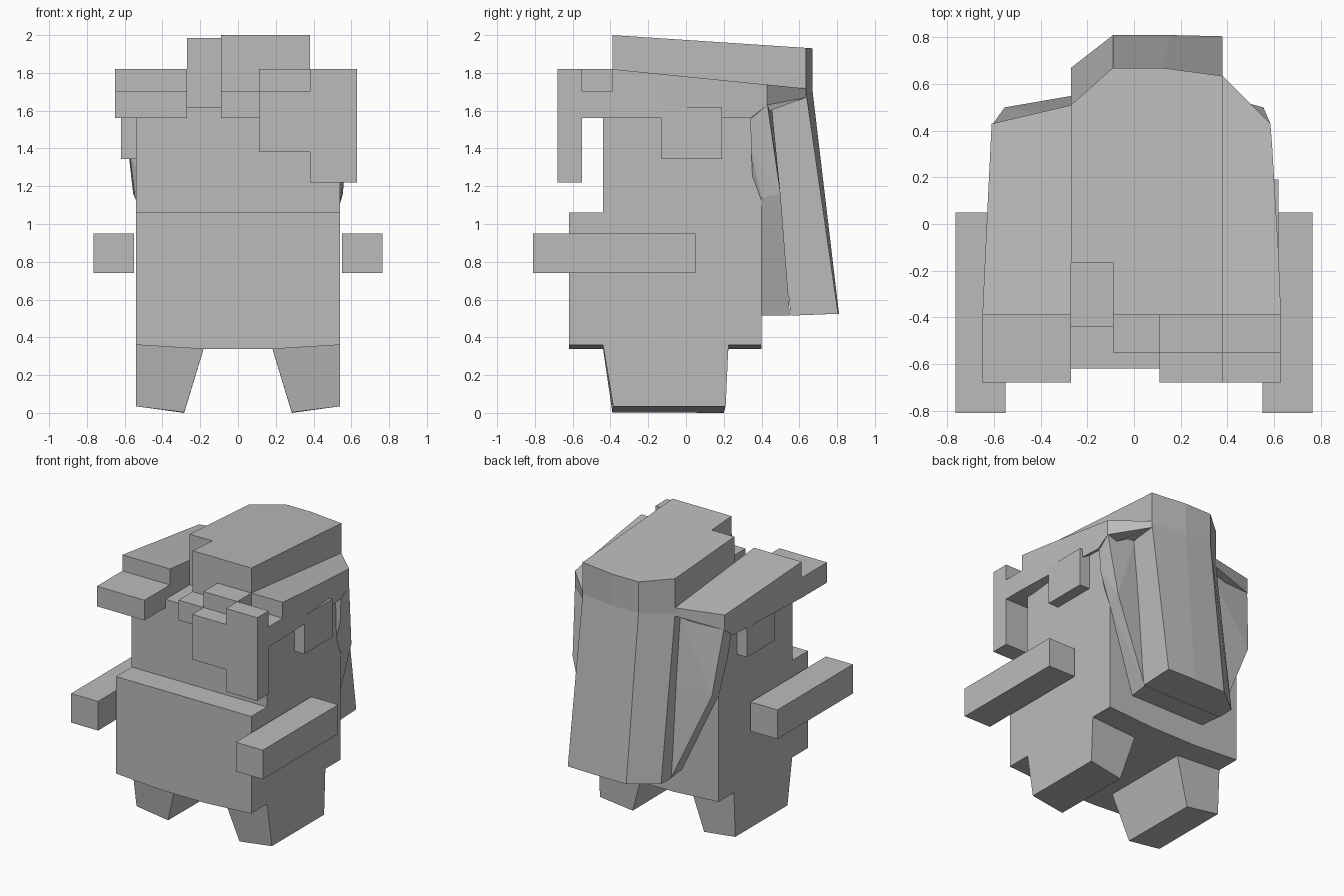
import bpy, bmesh

cube = bpy.data.objects.get("Cube")
if cube:
    bpy.data.objects.remove(cube, do_unlink=True)

grey = bpy.data.materials.new("plain_grey")
grey.use_nodes = True
COL = (0.5, 0.5, 0.5, 1)
grey.diffuse_color = COL
next(n for n in grey.node_tree.nodes if n.type == 'BSDF_PRINCIPLED').inputs["Base Color"].default_value = COL


def finish(name, bm):
    bmesh.ops.recalc_face_normals(bm, faces=bm.faces)
    me = bpy.data.meshes.new(name)
    bm.to_mesh(me)
    bm.free()
    me.materials.append(grey)
    ob = bpy.data.objects.new(name, me)
    bpy.context.collection.objects.link(ob)
    return ob


def loft(name, ring_a, ring_b):
    """Closed solid between two matching outlines."""
    bm = bmesh.new()
    a = [bm.verts.new(p) for p in ring_a]
    b = [bm.verts.new(p) for p in ring_b]
    bm.faces.new(a)
    bm.faces.new(b)
    for i in range(len(a)):
        j = (i + 1) % len(a)
        bm.faces.new((a[i], a[j], b[j], b[i]))
    return finish(name, bm)


def box(name, x0, x1, y0, y1, z0, z1):
    ring = [(x0, y0), (x1, y0), (x1, y1), (x0, y1)]
    return loft(name, [(x, y, z0) for x, y in ring], [(x, y, z1) for x, y in ring])


def hull(name, points):
    bm = bmesh.new()
    for p in points:
        bm.verts.new(p)
    res = bmesh.ops.convex_hull(bm, input=bm.verts)
    loose = set(res["geom_interior"]) | set(res["geom_unused"])
    bmesh.ops.delete(bm, geom=[g for g in loose if isinstance(g, bmesh.types.BMVert)], context='VERTS')
    bmesh.ops.dissolve_limit(bm, angle_limit=0.02, verts=bm.verts, edges=bm.edges)
    return finish(name, bm)


# Body and head in one stepped profile, with a shallow keel under it
side = [(-.62, .36), (-.62, 1.06), (-.44, 1.06), (-.44, 1.62), (.40, 1.62), (.40, .36)]
loft("body_and_head", [(-.54, y, z) for y, z in side], [(.54, y, z) for y, z in side])
keel = [(-.54, .36), (-.18, .338), (.18, .338), (.54, .36)]
loft("body_underside", [(x, -.62, z) for x, z in keel], [(x, .40, z) for x, z in keel])

# Legs, arms and ears on both sides
for s, label in ((1, "left"), (-1, "right")):
    loft(label + "_leg",
         [(s * .18, -.44, .345), (s * .54, -.44, .365), (s * .54, .225, .365), (s * .18, .225, .345)],
         [(s * .285, -.39, .003), (s * .54, -.385, .035), (s * .54, .21, .035), (s * .285, .20, 0)])
    a, b = sorted((s * .55, s * .765))
    box(label + "_arm", a, b, -.81, .05, .74, .95)
    a, b = sorted((s * .50, s * .62))
    box(label + "_ear", a, b, -.13, .19, 1.345, 1.62)

# Hair fringe blocks
for name, dims in {
    "right_fringe": (-.65, -.27, -.68, -.39, 1.56, 1.705),
    "middle_fringe": (-.09, .11, -.55, -.39, 1.56, 1.705),
    "inner_fringe_raised": (.11, .38, -.55, -.39, 1.56, 1.82),
    "outer_fringe_low": (.38, .63, -.55, -.39, 1.56, 1.705),
    "inner_fringe_lock": (.11, .38, -.68, -.55, 1.38, 1.705),
    "outer_fringe_lock": (.38, .63, -.68, -.55, 1.22, 1.82),
}.items():
    box(name, *dims)

# Side hair slabs: sloped top, underside rising towards the back
for name, outline in {
    "right_side_hair": [(-.27, -.39), (-.65, -.39), (-.638, -.13), (-.615, .34), (-.61, .43), (-.27, .51)],
    "left_side_hair": [(.38, -.39), (.63, -.39), (.62, -.13), (.592, .34), (.585, .43), (.38, .635)],
}.items():
    low = [1.56, 1.56, 1.56, 1.56, 1.63, 1.67]
    loft(name, [(x, y, z) for (x, y), z in zip(outline, low)],
         [(x, y, 1.82 - .1 * (y + .39)) for x, y in outline])

# Raised crown with a sloped top and a notch at the front
crown = [(-.09, -.39), (.38, -.39), (.38, .635), (.12, .67), (-.09, .67), (-.27, .51), (-.27, -.165), (-.09, -.165)]
loft("hair_crown", [(x, y, 1.62 + .1 * max(0, y + .165)) for x, y in crown],
     [(x, y, 2.0 - .066 * (y + .39)) for x, y in crown])

# Long hair panel hanging down the back
loft("hair_back_panel",
     [(.38, .43, 1.64), (.38, .635, 1.703), (.12, .67, 1.704), (-.09, .67, 1.704), (-.27, .51, 1.69), (-.27, .44, 1.64)],
     [(.38, .555, .515), (.38, .805, .525), (.16, .81, .525), (-.09, .81, .525), (-.27, .67, .52), (-.27, .555, .515)])

# Tapering hair layer between the head and the back panel
layer = []
for s, xo, xi in ((1, .585, .37), (-1, .605, .265)):
    layer += [(s * xo, .34, 1.60), (s * xo, .43, 1.64), (s * .575, .345, 1.39),
              (s * .555, .50, 1.16), (s * .545, .40, 1.14),
              (s * xi, .45, 1.66), (s * xi, .55, .515), (s * (xi - .02), .39, .515)]
hull("hair_back_layer", layer)
